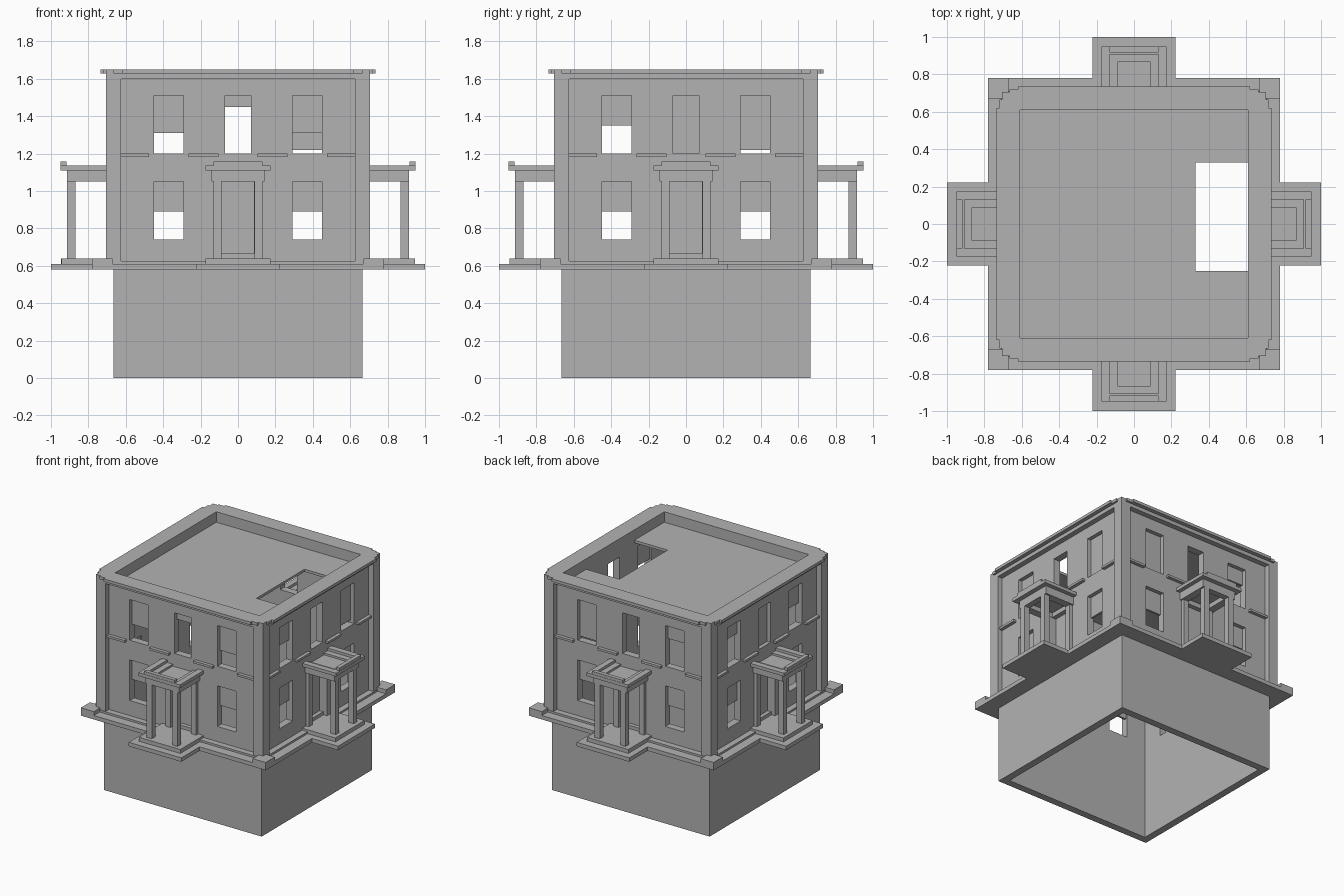
import bpy, bmesh
from math import pi
from mathutils import Matrix, Vector

if "Cube" in bpy.data.objects:
    bpy.data.objects.remove(bpy.data.objects["Cube"])

stone = bpy.data.materials.new("grey_stone")
stone.use_nodes = True
stone.diffuse_color = (0.45, 0.45, 0.45, 1)
stone.node_tree.nodes["Principled BSDF"].inputs["Base Color"].default_value = (0.45, 0.45, 0.45, 1)

SIDES = ("front", "right", "back", "left")
WALL, INNER, PIER, PLINTH = 0.665, 0.61, 0.705, 0.78
BASE, STEP, FLOOR, TOP = 0.58, 0.61, 0.64, 1.65


def boxes(name, specs, turn=0):
    """Boxes given as (u0, u1, outward0, outward1, z0, z1), turned to a side."""
    bm = bmesh.new()
    rot = Matrix.Rotation(turn * pi / 2, 4, 'Z')
    for u0, u1, d0, d1, z0, z1 in specs:
        mid = Vector(((u0 + u1) / 2, -(d0 + d1) / 2, (z0 + z1) / 2))
        size = (abs(u1 - u0), abs(d1 - d0), abs(z1 - z0), 1)
        bmesh.ops.create_cube(bm, size=1, matrix=rot @ Matrix.Translation(mid) @ Matrix.Diagonal(size))
    mesh = bpy.data.meshes.new(name)
    bm.to_mesh(mesh)
    bm.free()
    mesh.materials.append(stone)
    obj = bpy.data.objects.new(name, mesh)
    bpy.context.collection.objects.link(obj)
    return obj


def cut(obj, specs, turn=0):
    """Subtract boxes from an object."""
    cutter = boxes("cutter", specs, turn)
    cutter.hide_render = True
    mod = obj.modifiers.new("cut", 'BOOLEAN')
    mod.operation, mod.solver, mod.object = 'DIFFERENCE', 'EXACT', cutter
    bpy.context.view_layer.objects.active = obj
    bpy.ops.object.modifier_apply(modifier=mod.name)
    bpy.data.objects.remove(cutter)


def both(*specs):
    """Repeat boxes mirrored in u."""
    return list(specs) + [(-s[1], -s[0]) + s[2:] for s in specs]


# Hollow shell, open below, with window and door openings through both pairs of walls
shell = boxes("walls", [(-WALL, WALL, -WALL, WALL, 0, 1.61)])
cut(shell, [(-INNER, INNER, -INNER, INNER, -1, 2)])
openings = both((0.292, 0.448, -1, 1, 0.74, 1.05), (0.292, 0.448, -1, 1, 1.2, 1.51))
openings += [(-0.07, 0.07, -1, 1, 1.2, 1.51), (-0.09, 0.085, -1, 1, FLOOR, 1.05)]
for turn in (0, 1):
    cut(shell, openings, turn)

# Flat roof with a stairwell hole
roof = boxes("roof", [(-INNER, INNER, -INNER, INNER, 1.55, 1.57)])
cut(roof, [(0.33, 0.7, -0.33, 0.25, 1, 2)])

# Bottom edge of each upper window blind, in order along the side
BLINDS = {"front": (1.31, 1.45, 1.31), "right": (1.35, 1.51, 1.22),
          "back": (1.22, 1.51, 1.4), "left": (1.4, 1.2, 1.35)}

for turn, side in enumerate(SIDES):
    # Window blinds and closed door
    blinds = both((0.292, 0.448, 0.62, 0.635, 0.89, 1.05))
    for u, half, low in zip((-0.37, 0, 0.37), (0.078, 0.07, 0.078), BLINDS[side]):
        if low < 1.51:
            blinds.append((u - half, u + half, 0.62, 0.635, low, 1.51))
    boxes(side + "_blinds", blinds, turn)
    boxes(side + "_door", [(-0.09, 0.085, 0.615, 0.63, FLOOR, 1.05),
                           (-0.09, 0.085, 0.63, 0.66, FLOOR, 0.665)], turn)

    # Parapet band and stepped cornice
    boxes(side + "_parapet", [(-0.63, 0.63, INNER, PIER, 1.6, TOP)], turn)
    boxes(side + "_cornice", [(-0.62, 0.62, 0.7, 0.735, 1.628, TOP),
                              (-0.665, 0.665, 0.7, 0.718, 1.628, TOP)], turn)

    # Corner pier and its base block
    boxes(side + "_corner_pier", [(0.625, PIER, 0.625, PIER, BASE, TOP),
                                  (0.67, PLINTH, 0.67, PLINTH, BASE, FLOOR)], turn)

    # String course, broken at the windows
    boxes(side + "_string_course", both((0.475, 0.625, 0.66, 0.69, 1.183, 1.2),
                                        (0.105, 0.265, 0.66, 0.69, 1.183, 1.2)), turn)

    # Plinth and porch steps
    boxes(side + "_plinth", [(-PLINTH, PLINTH, 0.64, PLINTH, BASE, STEP),
                             (-0.67, 0.67, 0.64, 0.71, STEP, 0.625)], turn)
    boxes(side + "_porch_steps", [(-0.222, 0.222, 0.7, 1.0, BASE, STEP),
                                  (-0.175, 0.175, 0.66, 0.945, STEP, FLOOR)], turn)

    # Porch columns, front pair and wall pair
    boxes(side + "_porch_columns", both((0.087, 0.13, 0.87, 0.915, FLOOR, 1.06),
                                        (0.087, 0.13, 0.66, 0.69, FLOOR, 1.06)), turn)

    # Porch beams, ceiling, cornice rim and front rail
    beams = both((0.085, 0.143, 0.66, 0.915, 1.05, 1.115))
    beams += [(-0.143, 0.143, 0.87, 0.915, 1.05, 1.115), (-0.1, 0.1, 0.66, 0.88, 1.085, 1.1)]
    boxes(side + "_porch_beams", beams, turn)
    rim = both((0.13, 0.175, 0.66, 0.95, 1.11, 1.135))
    rim += [(-0.13, 0.13, 0.905, 0.95, 1.11, 1.135)]
    boxes(side + "_porch_cornice", rim, turn)
    boxes(side + "_porch_rail", [(-0.13, 0.13, 0.918, 0.948, 1.135, 1.157)], turn)
